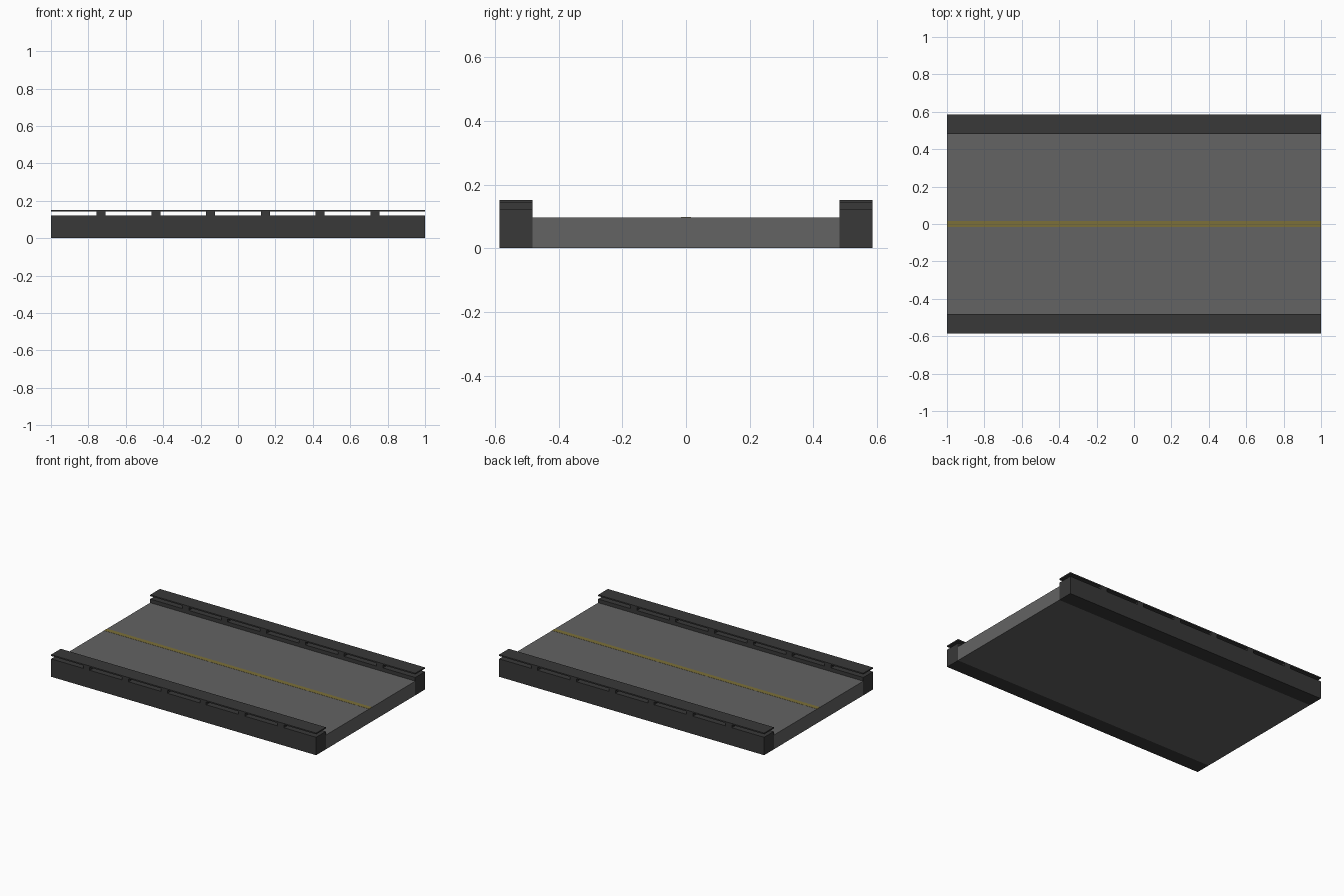
import bpy, bmesh

if "Cube" in bpy.data.objects:
    bpy.data.objects.remove(bpy.data.objects["Cube"])


def material(name, rgb):
    m = bpy.data.materials.new(name)
    m.diffuse_color = (*rgb, 1)
    m.use_nodes = True
    m.node_tree.nodes["Principled BSDF"].inputs["Base Color"].default_value = m.diffuse_color
    return m


def box(name, x, y, z, mat):
    """Box from (min, max) ranges on each axis."""
    bm = bmesh.new()
    bmesh.ops.create_cube(bm, size=1)
    for v in bm.verts:
        v.co = [r[0] + (c + 0.5) * (r[1] - r[0]) for c, r in zip(v.co, (x, y, z))]
    me = bpy.data.meshes.new(name)
    bm.to_mesh(me)
    bm.free()
    me.materials.append(mat)
    ob = bpy.data.objects.new(name, me)
    bpy.context.collection.objects.link(ob)
    return ob


asphalt = material("asphalt", (0.125, 0.125, 0.125))
concrete = material("dark_concrete", (0.04, 0.04, 0.04))
paint = material("yellow_paint", (0.2, 0.16, 0.04))

FULL = (-1, 1)
INNER, OUTER = 0.482, 0.586

# Road deck and centre line
box("road_deck", FULL, (-INNER, INNER), (0, 0.097), asphalt)
box("centre_line", FULL, (-0.016, 0.016), (0.096, 0.098), paint)

# Side walls, spacer posts and rails
for side, s in (("front", -1), ("back", 1)):
    y = tuple(sorted((s * INNER, s * OUTER)))
    box(f"{side}_wall", FULL, y, (0, 0.122), concrete)
    box(f"{side}_rail", FULL, y, (0.142, 0.151), concrete)
    for i in range(6):
        cx = (i - 2.5) * 0.293
        box(f"{side}_post_{i + 1}", (cx - 0.024, cx + 0.024), y, (0.122, 0.142), concrete)
